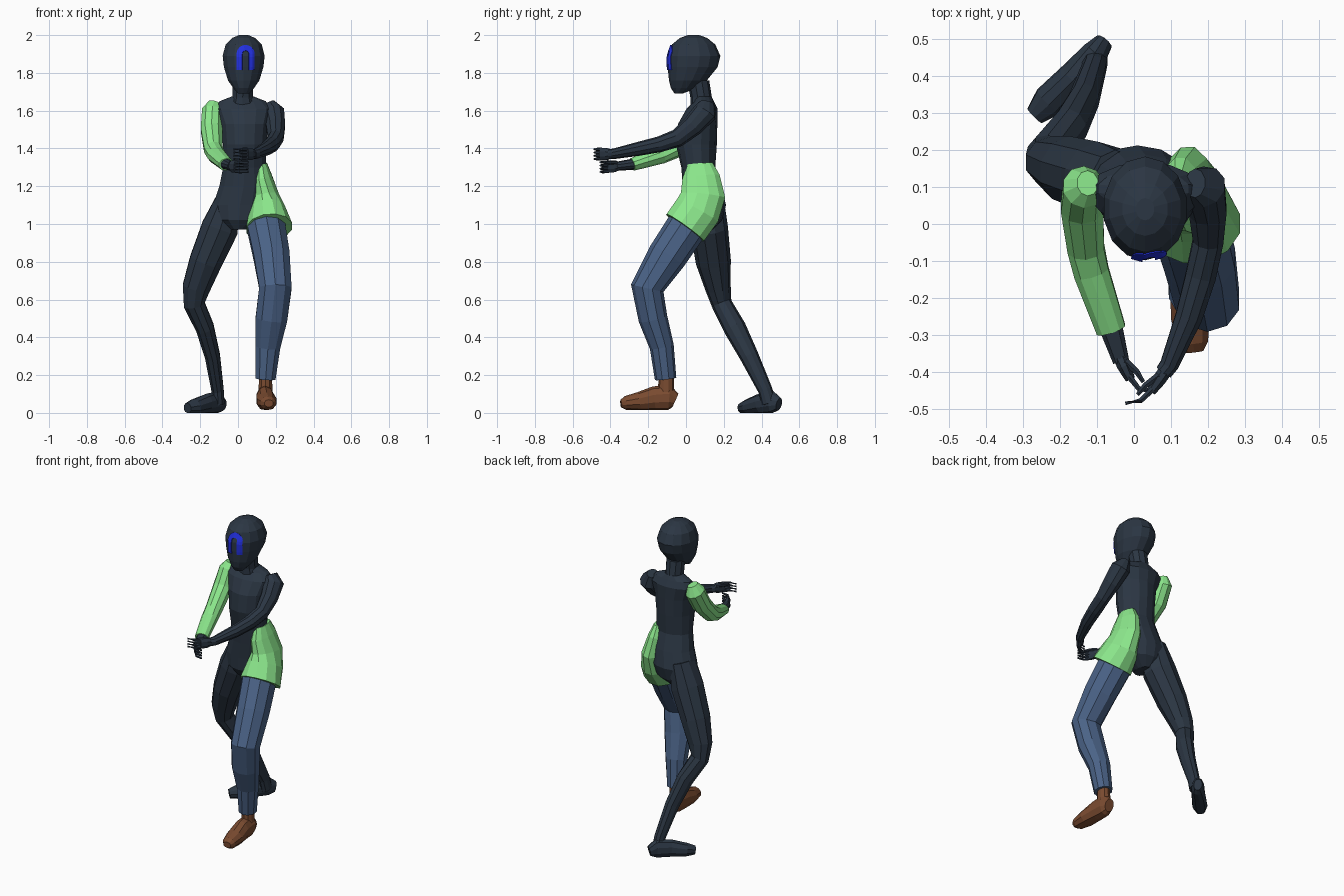
import bpy, bmesh, math
from mathutils import Vector
from mathutils.bvhtree import BVHTree


def material(name, rgb):
    lin = [((c / 255 + 0.055) / 1.055) ** 2.4 for c in rgb]
    m = bpy.data.materials.new(name)
    m.diffuse_color = (*lin, 1)
    return m


DARK = material("dark slate", (43, 54, 67))
GREEN = material("light green", (144, 238, 144))
DENIM = material("denim blue", (74, 98, 134))
BROWN = material("brown leather", (122, 75, 48))
BLUE = material("bright blue", (34, 48, 225))


def finish(name, bm, mat):
    bmesh.ops.recalc_face_normals(bm, faces=bm.faces)
    me = bpy.data.meshes.new(name)
    bm.to_mesh(me)
    bm.free()
    me.materials.append(mat)
    ob = bpy.data.objects.new(name, me)
    bpy.context.collection.objects.link(ob)
    return ob


def loft(bm, rings, n=10, flat=False, floor=0.0):
    """Skin elliptical rings (x, y, z, r_across, r_other) placed along a path."""
    pts = [Vector(r[:3]) for r in rings]
    loops = []
    for i, r in enumerate(rings):
        if flat:
            u, v = Vector((1, 0, 0)), Vector((0, 1, 0))
        else:
            t = (pts[min(i + 1, len(pts) - 1)] - pts[max(i - 1, 0)]).normalized()
            u = Vector((1, 0, 0)) if abs(t.x) < 0.9 else Vector((0, 1, 0))
            u = (u - t * u.dot(t)).normalized()
            v = t.cross(u)
        loop = []
        for k in range(n):
            a = math.tau * (k + 0.5) / n
            p = pts[i] + u * r[3] * math.cos(a) + v * r[4] * math.sin(a)
            p.z = max(p.z, floor)
            loop.append(bm.verts.new(p))
        loops.append(loop)
    for a, b in zip(loops, loops[1:]):
        for k in range(n):
            j = (k + 1) % n
            bm.faces.new((a[k], a[j], b[j], b[k]))
    bm.faces.new(loops[0][::-1])
    bm.faces.new(loops[-1])


def part(name, mat, rings, **kw):
    bm = bmesh.new()
    loft(bm, rings, **kw)
    return finish(name, bm, mat)


# Head and neck
head = part("head", DARK, [
    (.03, -.04, 1.69, .03, .02), (.03, -.01, 1.72, .057, .07),
    (.03, .01, 1.76, .085, .10), (.03, .035, 1.83, .107, .132),
    (.03, .042, 1.89, .114, .14), (.03, .04, 1.95, .098, .115),
    (.03, .04, 1.985, .062, .072), (.03, .04, 2.0, .025, .03)], n=14, flat=True)
part("neck", DARK, [
    (.025, .09, 1.61, .075, .065), (.025, .08, 1.67, .056, .057),
    (.027, .065, 1.76, .058, .058)], flat=True)

# Torso with pelvis
part("torso", DARK, [
    (0, .08, .97, .045, .06), (.005, .09, 1.02, .125, .10),
    (.01, .10, 1.10, .145, .112), (.03, .085, 1.20, .132, .102),
    (.035, .065, 1.30, .116, .09), (.035, .055, 1.42, .118, .108),
    (.035, .062, 1.53, .128, .104), (.03, .085, 1.61, .155, .082),
    (.025, .095, 1.65, .125, .052), (.025, .09, 1.675, .06, .045)],
    n=14, flat=True)

# One-sided shorts and the trouser leg under them
part("shorts_leg", GREEN, [
    (.12, .075, 1.32, .035, .068), (.125, .08, 1.25, .057, .102),
    (.145, .09, 1.15, .073, .122), (.155, .06, 1.07, .098, .128),
    (.165, -.005, .98, .125, .126)], n=12)
part("trouser_leg", DENIM, [
    (.14, .06, 1.08, .085, .09), (.15, 0, .98, .105, .108),
    (.178, -.10, .83, .10, .104), (.198, -.205, .66, .09, .088),
    (.177, -.175, .50, .088, .077), (.158, -.128, .35, .069, .064),
    (.146, -.108, .18, .055, .057)])
part("front_ankle", BROWN, [
    (.146, -.105, .21, .036, .04), (.145, -.105, .06, .04, .045)])
part("front_shoe", BROWN, [
    (.142, -.057, .065, .032, .04), (.143, -.09, .08, .046, .07),
    (.145, -.17, .075, .05, .065), (.152, -.25, .06, .055, .05),
    (.16, -.32, .052, .042, .037), (.163, -.345, .05, .025, .02)], floor=.015)

# Bare rear leg and foot
part("rear_leg", DARK, [
    (-.05, .11, 1.13, .07, .09), (-.095, .122, .98, .102, .10),
    (-.172, .145, .80, .09, .093), (-.222, .17, .66, .076, .068),
    (-.232, .19, .575, .058, .054), (-.175, .258, .45, .05, .06),
    (-.135, .335, .30, .042, .05), (-.108, .42, .12, .034, .038),
    (-.105, .44, .05, .035, .04)])
part("rear_foot", DARK, [
    (-.08, .492, .045, .025, .035), (-.105, .46, .055, .038, .06),
    (-.165, .395, .048, .042, .055), (-.23, .33, .032, .046, .042),
    (-.268, .292, .025, .028, .028)])

# Arms
part("sleeve_arm", GREEN, [
    (-.125, .11, 1.645, .03, .035), (-.135, .10, 1.60, .058, .062),
    (-.14, .045, 1.50, .06, .058), (-.13, -.065, 1.395, .052, .052),
    (-.115, -.13, 1.365, .05, .046), (-.062, -.285, 1.315, .042, .034)])
part("bare_arm", DARK, [
    (.165, .11, 1.64, .03, .04), (.188, .10, 1.59, .06, .065),
    (.199, .035, 1.52, .053, .057), (.20, -.045, 1.455, .043, .048),
    (.18, -.14, 1.422, .043, .042), (.148, -.25, 1.398, .038, .037),
    (.095, -.38, 1.372, .026, .028), (.08, -.40, 1.37, .024, .026)])
part("sleeve_arm_wrist", DARK, [
    (-.065, -.27, 1.318, .034, .03), (-.035, -.37, 1.305, .023, .024)])


# Hands: palm, four bent fingers and a thumb
def hand(name, wrist, direction, curl):
    w, d, c = Vector(wrist), Vector(direction).normalized(), Vector(curl)
    up = Vector((0, 0, 1))
    bm = bmesh.new()
    loft(bm, [(*w, .02, .023), (*(w + d * .03), .02, .034),
              (*(w + d * .07), .014, .034)], n=8)
    for i in range(4):
        p = w + d * .062 + up * (i - 1.5) * .017
        q = p + d * .035 + c * .012
        loft(bm, [(*p, .009, .009), (*q, .008, .008),
                  (*(q + c * .042 + d * .004), .006, .006)], n=6)
    p = w + d * .015 + up * .02 + c * .01
    loft(bm, [(*p, .011, .011), (*(p + d * .03 + c * .02), .009, .009),
              (*(p + d * .06 + c * .025), .006, .006)], n=6)
    return finish(name, bm, DARK)


hand("sleeve_arm_hand", (-.04, -.355, 1.307), (.4, -.85, -.05), (.95, -.1, 0))
hand("bare_arm_hand", (.085, -.395, 1.37), (-.55, -.8, 0), (-.95, -.1, 0))

# Arch-shaped face mark, laid onto the head surface
tree = BVHTree.FromPolygons([v.co for v in head.data.vertices],
                            [p.vertices[:] for p in head.data.polygons])
path = [(-1, 0, 1.815 + .085 * i / 5) for i in range(5)]
path += [(-math.cos(a), math.sin(a), 1.90)
         for a in (math.pi * i / 14 for i in range(15))]
path += [(1, 0, z) for _, _, z in path[4::-1]]
bm = bmesh.new()
rows = []
for cx, sz, z in path:
    row = []
    for r in (.017, .027, .037, .047):
        x, zz = .04 + cx * r, z + sz * r
        hit = tree.ray_cast(Vector((x, -1, zz)), Vector((0, 1, 0)))[0]
        row.append(bm.verts.new((x, hit.y - .005, zz)))
    rows.append(row)
for a, b in zip(rows, rows[1:]):
    for k in range(3):
        bm.faces.new((a[k], a[k + 1], b[k + 1], b[k]))
mark = finish("face_mark", bm, BLUE)
solid = mark.modifiers.new("thickness", 'SOLIDIFY')
solid.thickness = .004
solid.offset = 0
